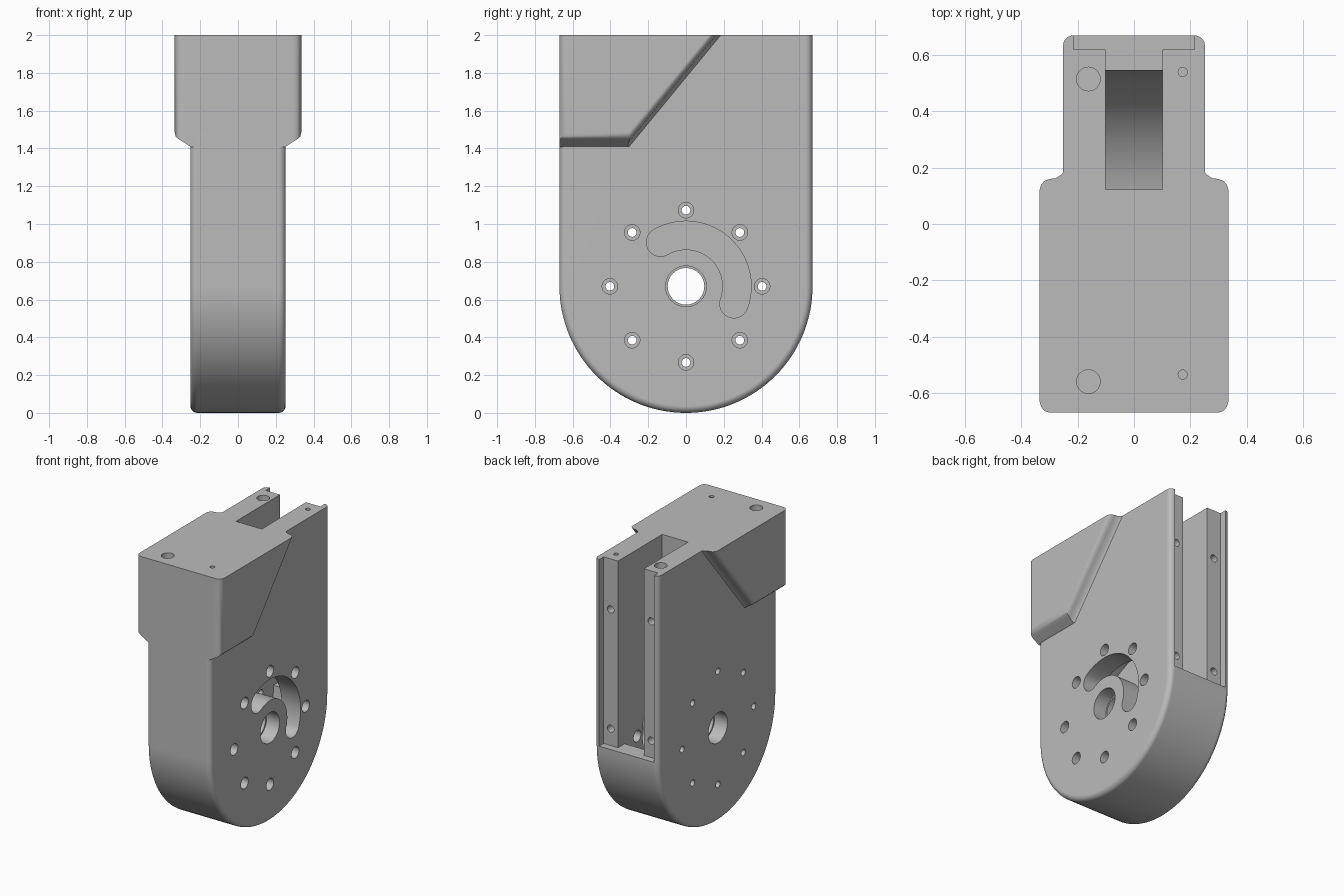
import bpy, bmesh, math
from mathutils import Matrix

if "Cube" in bpy.data.objects:
    bpy.data.objects.remove(bpy.data.objects["Cube"], do_unlink=True)

grey = bpy.data.materials.new("machined_grey")
grey.use_nodes = True
colour = (0.5, 0.5, 0.5, 1)
grey.diffuse_color = colour
grey.node_tree.nodes["Principled BSDF"].inputs["Base Color"].default_value = colour

R = 0.67        # rounded end radius, also the pivot height
TOP = 2.0
HALF = 0.252    # half thickness of the body
WALL = 0.102    # half width of the inner slot


def arc(radius, start, end, steps, cy=0.0, cz=R):
    """Points (y, z) along an arc, angles in degrees."""
    angles = [math.radians(start + (end - start) * i / steps) for i in range(steps + 1)]
    return [(cy + radius * math.cos(a), cz + radius * math.sin(a)) for a in angles]


def loft(name, sections):
    """Skin a closed solid through (x, [(y, z), ...]) sections."""
    bm = bmesh.new()
    rings = [[bm.verts.new((x, y, z)) for y, z in pts] for x, pts in sections]
    for a, b in zip(rings, rings[1:]):
        for i in range(len(a)):
            j = (i + 1) % len(a)
            bm.faces.new((a[i], a[j], b[j], b[i]))
    bm.faces.new(rings[0])
    bm.faces.new(rings[-1])
    bmesh.ops.recalc_face_normals(bm, faces=bm.faces)
    return finish(name, bm)


def finish(name, bm):
    mesh = bpy.data.meshes.new(name)
    bm.to_mesh(mesh)
    bm.free()
    mesh.materials.append(grey)
    ob = bpy.data.objects.new(name, mesh)
    bpy.context.collection.objects.link(ob)
    return ob


def prism(name, profile, x0, x1):
    return loft(name, [(x0, profile), (x1, profile)])


def box(name, x, y0, y1, z0, z1):
    return prism(name, [(y0, z0), (y1, z0), (y1, z1), (y0, z1)], -x, x)


def drill(name, axis, radius, start, depth):
    """Cylinder from start along the given axis by a signed depth."""
    bm = bmesh.new()
    turn = {"X": Matrix.Rotation(math.pi / 2, 4, "Y"),
            "Y": Matrix.Rotation(math.pi / 2, 4, "X"),
            "Z": Matrix.Identity(4)}[axis]
    centre = list(start)
    centre["XYZ".index(axis)] += depth / 2
    bmesh.ops.create_cone(bm, cap_ends=True, segments=32, radius1=radius, radius2=radius,
                          depth=abs(depth), matrix=Matrix.Translation(centre) @ turn)
    return finish(name, bm)


def combine(target, tool, operation="DIFFERENCE"):
    mod = target.modifiers.new(tool.name, "BOOLEAN")
    mod.operation, mod.solver, mod.object = operation, "EXACT", tool
    bpy.context.view_layer.objects.active = target
    bpy.ops.object.modifier_apply(modifier=mod.name)
    bpy.data.objects.remove(tool, do_unlink=True)


# Body: flat top, round bottom, softened rims
housing = prism("housing", [(R, TOP)] + arc(R, 0, -180, 64) + [(-R, TOP)], -HALF, HALF)
bm = bmesh.new()
bm.from_mesh(housing.data)
rims = [e for e in bm.edges
        if abs(e.verts[0].co.x - e.verts[1].co.x) < 0.001
        and min(v.co.z for v in e.verts) < TOP - 0.001]
bmesh.ops.bevel(bm, geom=rims, offset=0.036, offset_type="OFFSET", segments=5,
                profile=0.5, affect="EDGES", clamp_overlap=False)
bm.to_mesh(housing.data)
bm.free()

# Wider upper block: x, front y, underside z, diagonal y at the top
steps = [(0.245, -R, 1.408, 0.195), (0.258, -R, 1.413, 0.175), (0.28, -R, 1.428, 0.162),
         (0.3, -R, 1.44, 0.16), (0.318, -0.664, 1.452, 0.153), (0.33, -0.65, 1.465, 0.14),
         (0.335, -0.632, 1.485, 0.122)]
slope = 1.217


def block_section(front, under, diag):
    return [(front, TOP), (front, under), (diag - (TOP - under) / slope, under), (diag, TOP)]


half = [(x, block_section(*rest)) for x, *rest in steps]
block = loft("upper_block", [(-x, p) for x, p in reversed(half)] + half)
combine(housing, block, "UNION")

# Wheel chamber joined to the tall rear slot
inner = 0.545
start = math.degrees(math.acos(0.122 / inner))
chamber = [(0.75, 2.1), (0.122, 2.1)] + arc(inner, start, 360, 64) + [(0.75, R)]
combine(housing, prism("chamber", chamber, -WALL, WALL))

# Cover plate recess on the back
combine(housing, box("cover_recess", 0.215, 0.62, 0.75, R, 2.1))

# Curved window on the left wall
window = (arc(0.345, 120, -20, 32)
          + arc(0.075, -20, -200, 12, 0.27 * math.cos(math.radians(-20)),
                R + 0.27 * math.sin(math.radians(-20)))[1:]
          + arc(0.195, -20, 120, 32)[1:]
          + arc(0.075, 300, 120, 12, 0.27 * math.cos(math.radians(120)),
                R + 0.27 * math.sin(math.radians(120)))[1:-1])
combine(housing, prism("curved_window", window, 0.05, 0.4))

# Pivot bore with a shallow seat on each side
combine(housing, drill("pivot_bore", "X", 0.097, (-0.4, 0, R), 0.8))
for side in (-1, 1):
    combine(housing, drill("pivot_seat", "X", 0.108, (side * 0.15, 0, R), side * 0.25))

# Ring of screw holes, wide on the left wall and narrow on the right
for y, z in arc(0.403, 0, 315, 7):
    combine(housing, drill("screw_access", "X", 0.041, (0.05, y, z), 0.3))
    combine(housing, drill("screw_hole", "X", 0.023, (-0.05, y, z), -0.3))

# Holes in the top face
for y in (-0.56, 0.515):
    combine(housing, drill("dowel_hole", "Z", 0.042, (-0.162, y, 2.1), -0.35))
for y in (-0.535, 0.54):
    combine(housing, drill("pin_hole", "Z", 0.016, (0.173, y, 2.1), -0.3))

# Cover screw holes in the recess
for x in (-0.16, 0.16):
    for z in (0.79, 1.64):
        combine(housing, drill("cover_screw_hole", "Y", 0.026, (x, 0.7, z), -0.2))

# Smooth shading with crisp machined edges
bpy.ops.object.select_all(action="DESELECT")
housing.select_set(True)
bpy.context.view_layer.objects.active = housing
bpy.ops.object.shade_smooth_by_angle(angle=math.radians(32))
weighted = housing.modifiers.new("weighted_normals", "WEIGHTED_NORMAL")
weighted.keep_sharp = True
